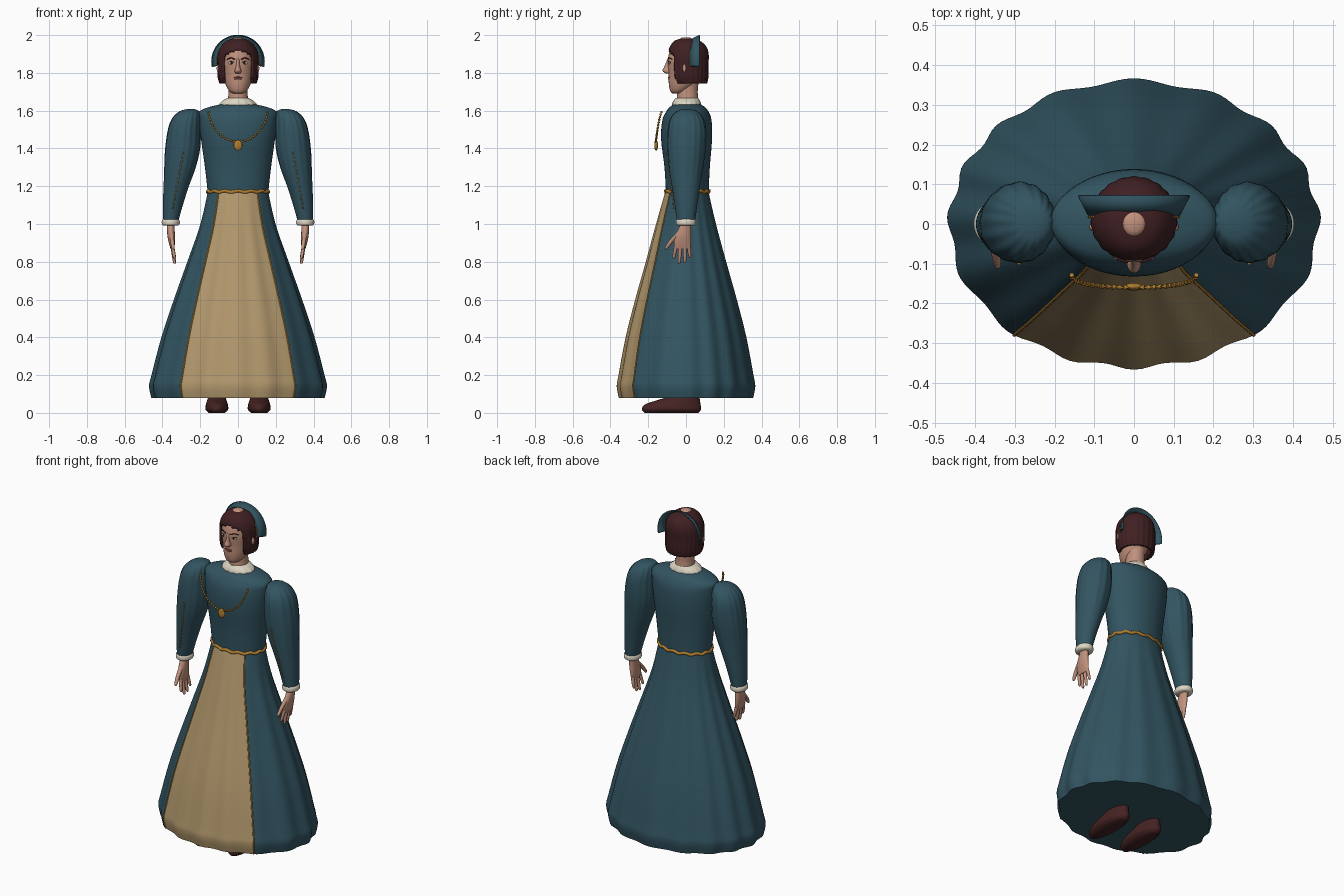
import bpy, bmesh, math
from math import sin, cos, pi, radians

old = bpy.data.objects.get("Cube")
if old:
    bpy.data.objects.remove(old)

made = []


def material(name, rgb):
    m = bpy.data.materials.new(name)
    m.use_nodes = True
    m.diffuse_color = (*rgb, 1)
    m.node_tree.nodes["Principled BSDF"].inputs["Base Color"].default_value = (*rgb, 1)
    return m


TEAL = material("teal cloth", (0.032, 0.09, 0.12))
TAN = material("tan cloth", (0.44, 0.31, 0.15))
GOLD = material("gold trim", (0.43, 0.21, 0.03))
LINEN = material("white linen", (0.72, 0.67, 0.55))
SKIN = material("skin", (0.53, 0.28, 0.2))
HAIR = material("dark brown hair", (0.05, 0.014, 0.016))
SHOE = material("brown leather", (0.06, 0.016, 0.016))
LIPS = material("rose lips", (0.33, 0.11, 0.09))
DARK = material("dark eye", (0.02, 0.012, 0.01))


def add_object(name, data, *mats):
    ob = bpy.data.objects.new(name, data)
    bpy.context.collection.objects.link(ob)
    for m in mats:
        data.materials.append(m)
    made.append(ob)
    return ob


def smooth(rings, n=4):
    """Pass a Catmull-Rom spline through the given tuples."""
    out = []
    for i in range(len(rings) - 1):
        a, b, c, d = (rings[max(0, min(len(rings) - 1, i + k))] for k in (-1, 0, 1, 2))
        for s in range(n):
            t = s / n
            out.append(tuple(q + 0.5 * t * (r - p + t * (2*p - 5*q + 4*r - s2 + t * (3*(q - r) + s2 - p)))
                             for p, q, r, s2 in zip(a, b, c, d)))
    return out + [rings[-1]]


def ring_point(ring, t, waves=0):
    """Angle t starts at the front and turns to the model's left."""
    z, cx, cy, rx, ry, w = ring
    k = 1 + w * cos(waves * t + 0.9 * sin(3 * t))
    return (cx + rx * k * sin(t), cy - ry * k * cos(t), z)


def loft(name, rings, mats, seg=32, waves=0, rule=None, cut=None, caps=True):
    """Skin elliptical rings (z, cx, cy, rx, ry, wave) into one surface."""
    rings = smooth([r + (0,) * (6 - len(r)) for r in rings])
    bm = bmesh.new()
    loops = [[bm.verts.new(ring_point(r, 2 * pi * i / seg, waves)) for i in range(seg)] for r in rings]
    for a, b in zip(loops, loops[1:]):
        for i in range(seg):
            j = (i + 1) % seg
            f = bm.faces.new((a[i], a[j], b[j], b[i]))
            mid = (i + 0.5) * 360 / seg
            if rule:
                f.material_index = rule(min(mid, 360 - mid))
    if caps:
        bm.faces.new(loops[0])
        bm.faces.new(loops[-1])
    if cut:
        gone = [f for f in bm.faces if cut(f.calc_center_median())]
        bmesh.ops.delete(bm, geom=gone, context="FACES")
    bmesh.ops.recalc_face_normals(bm, faces=bm.faces)
    me = bpy.data.meshes.new(name)
    bm.to_mesh(me)
    bm.free()
    return add_object(name, me, *mats)


def tube(name, paths, radius, mat, cyclic=False):
    cu = bpy.data.curves.new(name, "CURVE")
    cu.dimensions = "3D"
    cu.bevel_depth = radius
    cu.bevel_resolution = 2
    cu.use_fill_caps = True
    for path in paths:
        sp = cu.splines.new("POLY")
        sp.points.add(len(path) - 1)
        for p, co in zip(sp.points, path):
            p.co = (*co, 1)
        sp.use_cyclic_u = cyclic
    return add_object(name, cu, mat)


def dashes(points):
    return [points[i:i + 2] for i in range(0, len(points) - 1, 2)]


def ball(name, centre, size, mat):
    bm = bmesh.new()
    bmesh.ops.create_uvsphere(bm, u_segments=20, v_segments=12, radius=1)
    for v in bm.verts:
        v.co = [c + s * x for c, s, x in zip(centre, size, v.co)]
    me = bpy.data.meshes.new(name)
    bm.to_mesh(me)
    bm.free()
    return add_object(name, me, mat)


# Skirt with a tan front panel and gold edging
skirt = [(0.08, 0, 0, 0.452, 0.35, 0.016), (0.14, 0, 0, 0.464, 0.361, 0.016), (0.2, 0, 0, 0.452, 0.352, 0.015),
         (0.4, 0, 0, 0.4, 0.315, 0.015), (0.6, 0, 0, 0.335, 0.265, 0.015), (0.8, 0, 0, 0.265, 0.21, 0.014),
         (1.0, 0, 0, 0.197, 0.157, 0.01), (1.18, 0, 0.005, 0.158, 0.112, 0)]
loft("skirt", skirt, (TEAL, TAN), seg=144, waves=16, rule=lambda a: int(a < 40))
edge = [[ring_point(r, s * radians(40), 16) for r in smooth(skirt)] for s in (-1, 1)]
tube("panel_trim", edge, 0.004, GOLD)

# Bodice and belt
loft("bodice", [(1.165, 0, 0.007, 0.16, 0.113), (1.3, 0, 0.006, 0.175, 0.12), (1.45, 0, 0.003, 0.196, 0.135),
                (1.55, 0, 0.005, 0.207, 0.13), (1.595, 0, 0.007, 0.205, 0.112), (1.62, 0, 0.007, 0.15, 0.092),
                (1.64, 0, 0.005, 0.06, 0.06)], (TEAL,), seg=48)
tube("belt", [[(0.161 * sin(t), 0.007 - 0.115 * cos(t), 1.172 + 0.004 * cos(14 * t))
               for t in (2 * pi * i / 112 for i in range(112))]], 0.009, GOLD, cyclic=True)

# Chain and pendant
chain = [(0.157 * sin(a), -0.125 - 0.035 * cos(a) ** 0.7, 1.6 - 0.165 * cos(a) ** 1.15)
         for a in (radians(-88 + 176 * i / 63) for i in range(64))]
tube("chain_links", dashes(chain), 0.006, GOLD)
tube("chain_cord", [chain], 0.003, GOLD)
ball("pendant", (0, -0.158, 1.417), (0.023, 0.01, 0.029), GOLD)

# Collar and neck
loft("collar", [(1.622, 0, 0.003, 0.094, 0.074, 0.02), (1.638, 0, 0.003, 0.096, 0.075, 0.02),
                (1.655, 0, 0.004, 0.078, 0.068, 0.01), (1.666, 0, 0.005, 0.058, 0.06)], (LINEN,), seg=64, waves=14)
loft("neck", [(1.63, 0, 0.008, 0.058, 0.06), (1.7, 0, 0.008, 0.05, 0.054), (1.78, 0, 0.01, 0.055, 0.06)], (SKIN,))

# Head and face
loft("head", [(1.69, 0, -0.045, 0.02, 0.025), (1.703, 0, -0.038, 0.045, 0.045), (1.74, 0, -0.018, 0.066, 0.073),
              (1.8, 0, -0.002, 0.08, 0.09), (1.86, 0, 0, 0.086, 0.097), (1.92, 0, 0.004, 0.078, 0.088),
              (1.965, 0, 0.002, 0.045, 0.05), (1.988, 0, 0, 0.02, 0.02)], (SKIN,))
loft("nose", [(1.796, 0, -0.094, 0.012, 0.01), (1.81, 0, -0.099, 0.018, 0.025), (1.835, 0, -0.096, 0.01, 0.018),
              (1.875, 0, -0.09, 0.007, 0.008)], (SKIN,), seg=16)
ball("upper_lip", (0, -0.09, 1.776), (0.024, 0.006, 0.004), LIPS)
ball("lower_lip", (0, -0.088, 1.768), (0.019, 0.007, 0.005), LIPS)

# Hair with an opening for the face
hair = loft("hair", [(1.745, 0, 0.018, 0.098, 0.092, 0.02), (1.78, 0, 0.014, 0.107, 0.103, 0.02),
                     (1.85, 0, 0.012, 0.109, 0.106, 0.015), (1.9, 0, 0.012, 0.106, 0.107, 0.01),
                     (1.94, 0, 0.011, 0.09, 0.096), (1.97, 0, 0.006, 0.06, 0.066), (1.984, 0, 0, 0.02, 0.02)],
            (HAIR,), seg=96, waves=22, caps=False,
            cut=lambda c: c.y < 0 and abs(c.x) < 0.077 and c.z < 1.918 - 5 * c.x ** 2)
thick = hair.modifiers.new("thickness", "SOLIDIFY")
thick.thickness = 0.016
thick.offset = -1

# Flared arched headdress with gold front edge
arc = [radians(-12 + 204 * i / 48) for i in range(49)]
bm = bmesh.new()
rows = [[bm.verts.new((r * cos(a), y, 1.86 + r * sin(a))) for a in arc] for r, y in ((0.112, 0.02), (0.139, 0.072))]
for i in range(48):
    bm.faces.new((rows[0][i], rows[0][i + 1], rows[1][i + 1], rows[1][i]))
me = bpy.data.meshes.new("headdress")
bm.to_mesh(me)
bm.free()
hood = add_object("headdress", me, TEAL)
mod = hood.modifiers.new("thickness", "SOLIDIFY")
mod.thickness = 0.006
mod.offset = 0
tube("headdress_trim", dashes([(0.113 * cos(a), 0.018, 1.86 + 0.113 * sin(a)) for a in arc]), 0.004, GOLD)

# Paired parts
for side, s in (("left", 1), ("right", -1)):
    ball(side + "_eye", (s * 0.035, -0.086, 1.852), (0.015, 0.006, 0.007), LINEN)
    ball(side + "_iris", (s * 0.034, -0.09, 1.852), (0.006, 0.004, 0.006), DARK)
    brow = [(s * x, y, z) for x, y, z in ((0.016, -0.096, 1.872), (0.038, -0.09, 1.88), (0.058, -0.074, 1.872))]
    tube(side + "_brow", [brow], 0.003, HAIR)
    lid = [(s * x, y, z) for x, y, z in ((0.02, -0.093, 1.856), (0.035, -0.092, 1.861), (0.05, -0.082, 1.855))]
    tube(side + "_eyelid", [lid], 0.002, DARK)
    ball(side + "_ear", (s * 0.104, -0.008, 1.825), (0.009, 0.01, 0.022), SKIN)

    sleeve = [(1.0, 0.358, 0, 0.038, 0.046), (1.1, 0.345, 0, 0.053, 0.06), (1.2, 0.327, 0, 0.067, 0.075),
              (1.3, 0.307, 0, 0.083, 0.09, 0.01), (1.4, 0.293, 0.003, 0.092, 0.1, 0.012),
              (1.5, 0.284, 0.005, 0.086, 0.1, 0.018), (1.56, 0.273, 0.005, 0.074, 0.086, 0.022),
              (1.597, 0.258, 0.005, 0.05, 0.055, 0.02), (1.608, 0.25, 0.005, 0.02, 0.02)]
    sleeve = [(r[0], s * r[1]) + r[2:] for r in sleeve]
    loft(side + "_sleeve", sleeve, (TEAL,), seg=80, waves=16)
    stitch = [(s * (0.29 + 0.055 * k / 27), -0.099 + 0.035 * k / 27, 1.38 - 0.3 * k / 27) for k in range(28)]
    tube(side + "_sleeve_stitch", dashes(stitch), 0.004, GOLD)
    loft(side + "_cuff", [(0.992, s * 0.356, 0, 0.04, 0.046), (1.0, s * 0.356, 0, 0.047, 0.053),
                          (1.018, s * 0.356, 0, 0.047, 0.053), (1.026, s * 0.356, 0, 0.04, 0.047)], (LINEN,))

    # Hand with four fingers and a thumb
    loft(side + "_palm", [(0.868, s * 0.347, -0.018, 0.01, 0.04), (0.9, s * 0.35, -0.019, 0.016, 0.046),
                          (0.94, s * 0.354, -0.015, 0.02, 0.042), (1.0, s * 0.357, 0, 0.02, 0.027)], (SKIN,), seg=24)
    for n, (y0, y1, low) in enumerate(((-0.052, -0.064, 0.815), (-0.03, -0.035, 0.79),
                                       (-0.007, -0.006, 0.795), (0.014, 0.02, 0.82))):
        loft(f"{side}_finger_{n + 1}", [(low, s * 0.334, y1, 0.004, 0.004), (low + 0.012, s * 0.337, y1, 0.008, 0.008),
                                        (0.885, s * 0.348, y0, 0.01, 0.011)], (SKIN,), seg=12)
    loft(side + "_thumb", [(0.865, s * 0.343, -0.106, 0.004, 0.004), (0.876, s * 0.344, -0.102, 0.009, 0.01),
                           (0.91, s * 0.348, -0.077, 0.011, 0.014), (0.955, s * 0.354, -0.035, 0.013, 0.016)],
         (SKIN,), seg=12)

    # Shoe
    loft(side + "_shoe", [(0, s * 0.112, -0.077, 0.042, 0.142), (0.018, s * 0.112, -0.077, 0.06, 0.157),
                          (0.045, s * 0.112, -0.07, 0.058, 0.147), (0.07, s * 0.112, -0.035, 0.05, 0.108),
                          (0.1, s * 0.112, 0.01, 0.04, 0.062)], (SHOE,), seg=36)

# Smooth shading with sharp edges kept
bpy.ops.object.select_all(action="DESELECT")
for ob in made:
    if ob.type == "MESH":
        ob.select_set(True)
        bpy.context.view_layer.objects.active = ob
bpy.ops.object.shade_smooth_by_angle(angle=radians(45))
